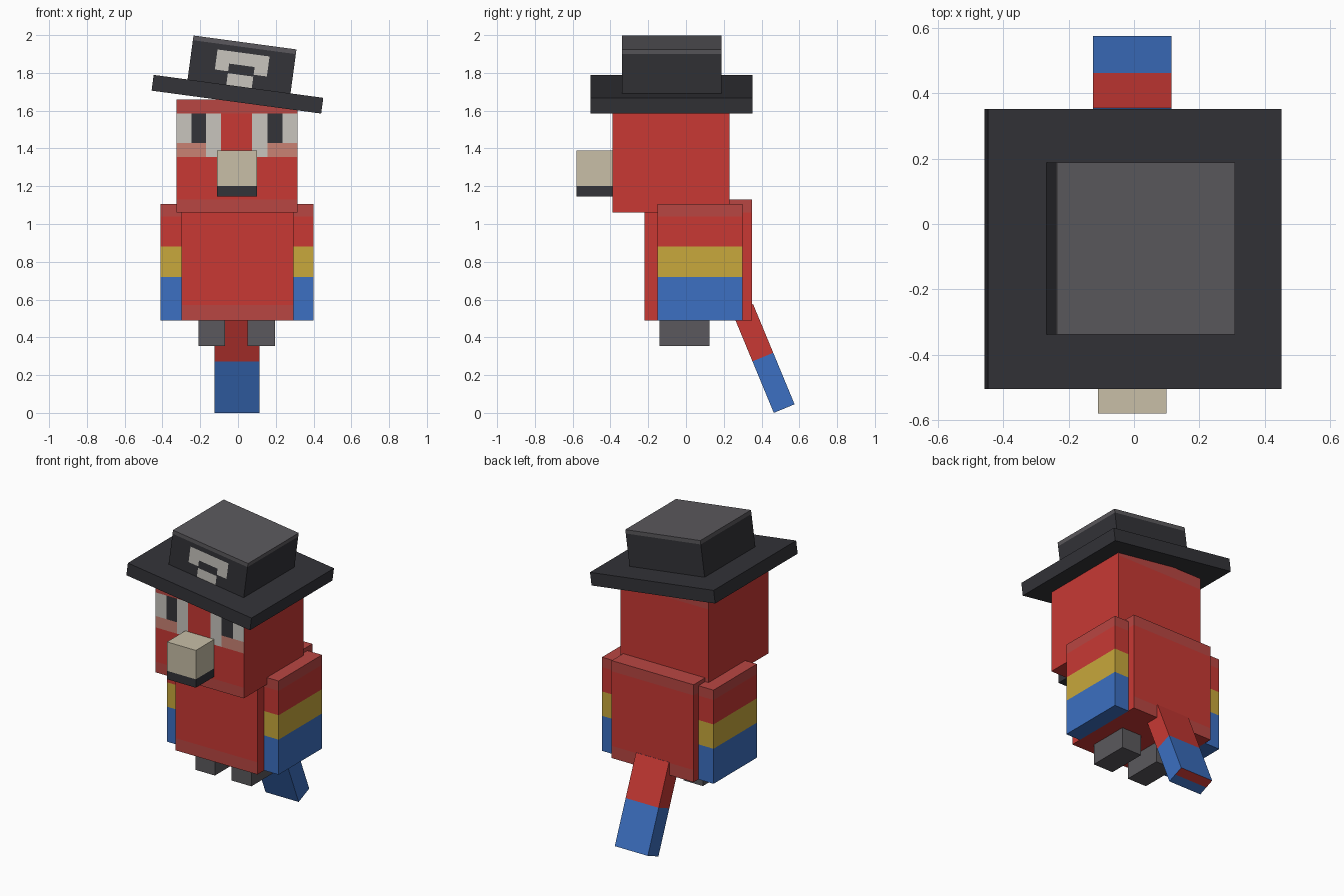
import bpy, bmesh, math
from mathutils import Vector

if "Cube" in bpy.data.objects:
    bpy.data.objects.remove(bpy.data.objects["Cube"])

# ---- flat colours (sRGB 0-255 converted to linear) ----
def lin(c):
    c /= 255
    return c / 12.92 if c <= 0.04045 else ((c + 0.055) / 1.055) ** 2.4

COLOURS = {
    "red": (200, 57, 52), "soft_red": (185, 70, 66), "blue": (60, 112, 194),
    "yellow": (200, 168, 60), "charcoal": (51, 51, 56), "grey": (91, 89, 93),
    "off_white": (200, 197, 190), "bone": (200, 191, 167), "pink": (202, 130, 116),
}
NAMES = list(COLOURS)
MATS = []
for name, rgb in COLOURS.items():
    m = bpy.data.materials.new(name)
    m.diffuse_color = (*[lin(c) for c in rgb], 1)
    m.use_nodes = True
    m.node_tree.nodes["Principled BSDF"].inputs["Base Color"].default_value = m.diffuse_color
    MATS.append(m)


def box(name, lo, hi, rule, cuts=None, loc=(0, 0, 0), rot=(0, 0, 0)):
    """Box from lo to hi, sliced at the given planes, coloured by rule(centre, normal)."""
    lo, hi = Vector(lo), Vector(hi)
    bm = bmesh.new()
    bmesh.ops.create_cube(bm, size=1)
    for v in bm.verts:
        v.co = Vector([(lo[i] + hi[i]) / 2 + v.co[i] * (hi[i] - lo[i]) for i in range(3)])
    for axis, values in (cuts or {}).items():
        i = "xyz".index(axis)
        for value in values:
            p, n = Vector(), Vector()
            p[i], n[i] = value, 1
            bmesh.ops.bisect_plane(bm, geom=bm.verts[:] + bm.edges[:] + bm.faces[:],
                                   plane_co=p, plane_no=n, dist=1e-5)
    bm.normal_update()
    used = []
    for f in bm.faces:
        colour = rule(f.calc_center_median(), f.normal) if callable(rule) else rule
        if colour not in used:
            used.append(colour)
        f.material_index = used.index(colour)
    me = bpy.data.meshes.new(name)
    bm.to_mesh(me)
    bm.free()
    for c in used:
        me.materials.append(MATS[NAMES.index(c)])
    ob = bpy.data.objects.new(name, me)
    ob.location, ob.rotation_euler = loc, rot
    bpy.context.collection.objects.link(ob)
    return ob


# ---- body ----
def body_rule(c, n):
    if n.z > 0.5 or (abs(n.z) < 0.5 and c.z > 1.06):
        return "soft_red"
    return "soft_red" if abs(n.y) > 0.5 and c.z < 0.57 else "red"

box("body", (-0.30, -0.22, 0.49), (0.295, 0.35, 1.13), body_rule, {"z": (0.57, 1.06)})


# ---- head with eyes and cheeks cut into the front ----
def head_rule(c, n):
    if n.z > 0.5:
        return "soft_red"
    if abs(n.y) > 0.5 and (c.z > 1.59 or c.z < 1.13):
        return "soft_red"
    if n.y < -0.5 and c.z > 1.355:
        d = abs(c.x + 0.005)              # distance from the face centre
        if d < 0.08:
            return "red"
        if d < 0.16:
            return "off_white"
        if c.z < 1.43:
            return "pink"
        return "charcoal" if d < 0.24 else "off_white"
    return "red"

box("head", (-0.325, -0.39, 1.06), (0.315, 0.23, 1.66), head_rule,
    {"x": (-0.245, -0.17, -0.09, 0.075, 0.155, 0.235), "z": (1.13, 1.355, 1.43, 1.585)})

# ---- beak ----
box("beak", (-0.11, -0.58, 1.145), (0.10, -0.385, 1.39),
    lambda c, n: "charcoal" if c.z < 1.2 else "bone", {"z": (1.2,)})


# ---- wings and feet ----
def wing_rule(c, n):
    if c.z > 1.04:
        return "soft_red"
    return "red" if c.z > 0.88 else "yellow" if c.z > 0.72 else "blue"

for side, x0, x1, f0, f1 in (("left", -0.41, -0.30, -0.21, -0.07),
                             ("right", 0.295, 0.40, 0.05, 0.195)):
    box(side + "_wing", (x0, -0.15, 0.49), (x1, 0.30, 1.105), wing_rule,
        {"z": (0.72, 0.88, 1.04)})
    box(side + "_foot", (f0, -0.14, 0.355), (f1, 0.125, 0.495), "grey")


# ---- tail, leaning backwards ----
def tail_rule(c, n):
    if n.z > 0.5:
        return "blue"
    if n.z < -0.5:
        return "red" if c.y > 0 else "blue"
    return "red" if c.z > 0.008 else "blue"

box("tail", (-0.125, -0.0595, -0.287), (0.115, 0.0595, 0.287), tail_rule,
    {"z": (0.008,), "y": (0,)}, loc=(0, 0.41, 0.288), rot=(math.radians(22.5), 0, 0))

# ---- tilted hat ----
TILT = (0, math.radians(7.7), 0)
box("hat_brim", (-0.453, -0.428, -0.042), (0.453, 0.428, 0.042), "charcoal",
    loc=(-0.003, -0.077, 1.687), rot=TILT)


def crown_rule(c, n):
    if c.z > 0.094:
        return "grey"
    if n.y < -0.5:                        # skull emblem
        if abs(c.x) < 0.068 and -0.054 < c.z < -0.003:
            return "charcoal"
        if abs(c.x) < 0.139 and -0.044 < c.z < 0.063:
            return "off_white"
        if abs(c.x) < 0.068 and c.z < -0.044:
            return "off_white"
    return "charcoal"

box("hat_crown", (-0.275, -0.263, -0.119), (0.275, 0.263, 0.119), crown_rule,
    {"x": (-0.139, -0.068, 0.068, 0.139), "z": (-0.054, -0.044, -0.003, 0.063, 0.094)},
    loc=(0.021, -0.075, 1.843), rot=TILT)
